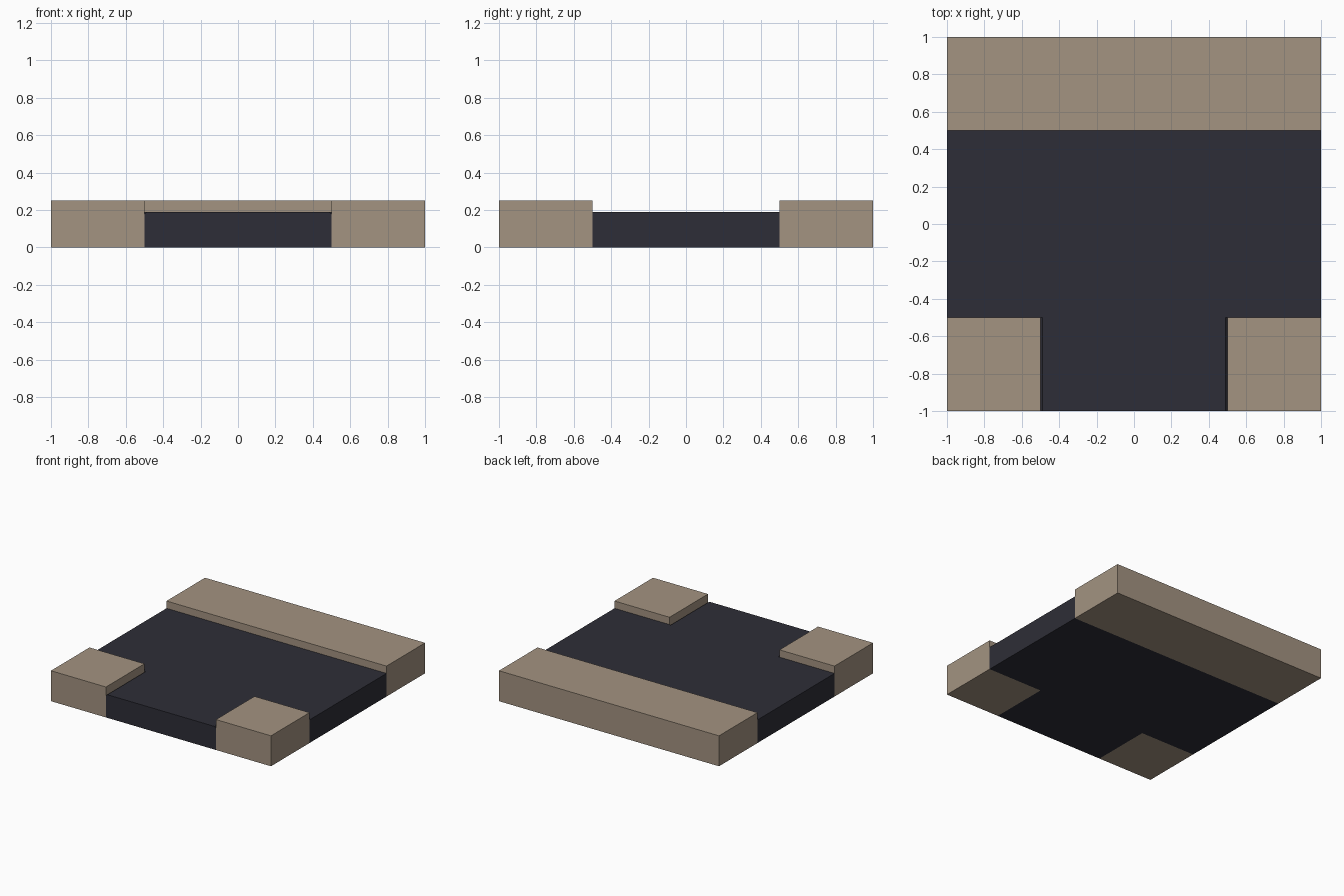
import bpy
import bmesh

if "Cube" in bpy.data.objects:
    bpy.data.objects.remove(bpy.data.objects["Cube"])


def material(name, rgb):
    m = bpy.data.materials.new(name)
    m.diffuse_color = (*rgb, 1.0)
    m.use_nodes = True
    m.node_tree.nodes["Principled BSDF"].inputs["Base Color"].default_value = m.diffuse_color
    return m


PAVING = material("paving_tan", (0.367, 0.292, 0.220))
ASPHALT = material("asphalt_dark", (0.027, 0.027, 0.038))
CURB_H, ROAD_H, HALF = 0.25, 0.19, 0.5


def prism(name, profile, y0, y1, mat):
    """Extrude an x/z profile along y."""
    bm = bmesh.new()
    face = bm.faces.new([bm.verts.new((x, y0, z)) for x, z in profile])
    ext = bmesh.ops.extrude_face_region(bm, geom=[face])
    verts = [v for v in ext["geom"] if isinstance(v, bmesh.types.BMVert)]
    bmesh.ops.translate(bm, verts=verts, vec=(0, y1 - y0, 0))
    bmesh.ops.recalc_face_normals(bm, faces=bm.faces[:])
    mesh = bpy.data.meshes.new(name)
    bm.to_mesh(mesh)
    bm.free()
    mesh.materials.append(mat)
    obj = bpy.data.objects.new(name, mesh)
    bpy.context.collection.objects.link(obj)
    return obj


def rect(x0, x1, h):
    return [(x0, 0), (x1, 0), (x1, h), (x0, h)]


# Raised pavement: full strip at the back, a square block at each front corner
prism("back_pavement", rect(-1, 1, CURB_H), HALF, 1, PAVING)
for side, x0 in (("left", -1), ("right", HALF)):
    prism(f"{side}_corner_pavement", rect(x0, x0 + 0.5, CURB_H), -1, -HALF, PAVING)

# Road: straight through lane plus a stem to the front with nipped top edges
prism("through_road", rect(-1, 1, ROAD_H), -HALF, HALF, ASPHALT)
c = 0.012
stem = [(-HALF, 0), (HALF, 0), (HALF, ROAD_H - c), (HALF - c, ROAD_H),
        (c - HALF, ROAD_H), (-HALF, ROAD_H - c)]
prism("stem_road", stem, -1, -HALF, ASPHALT)
